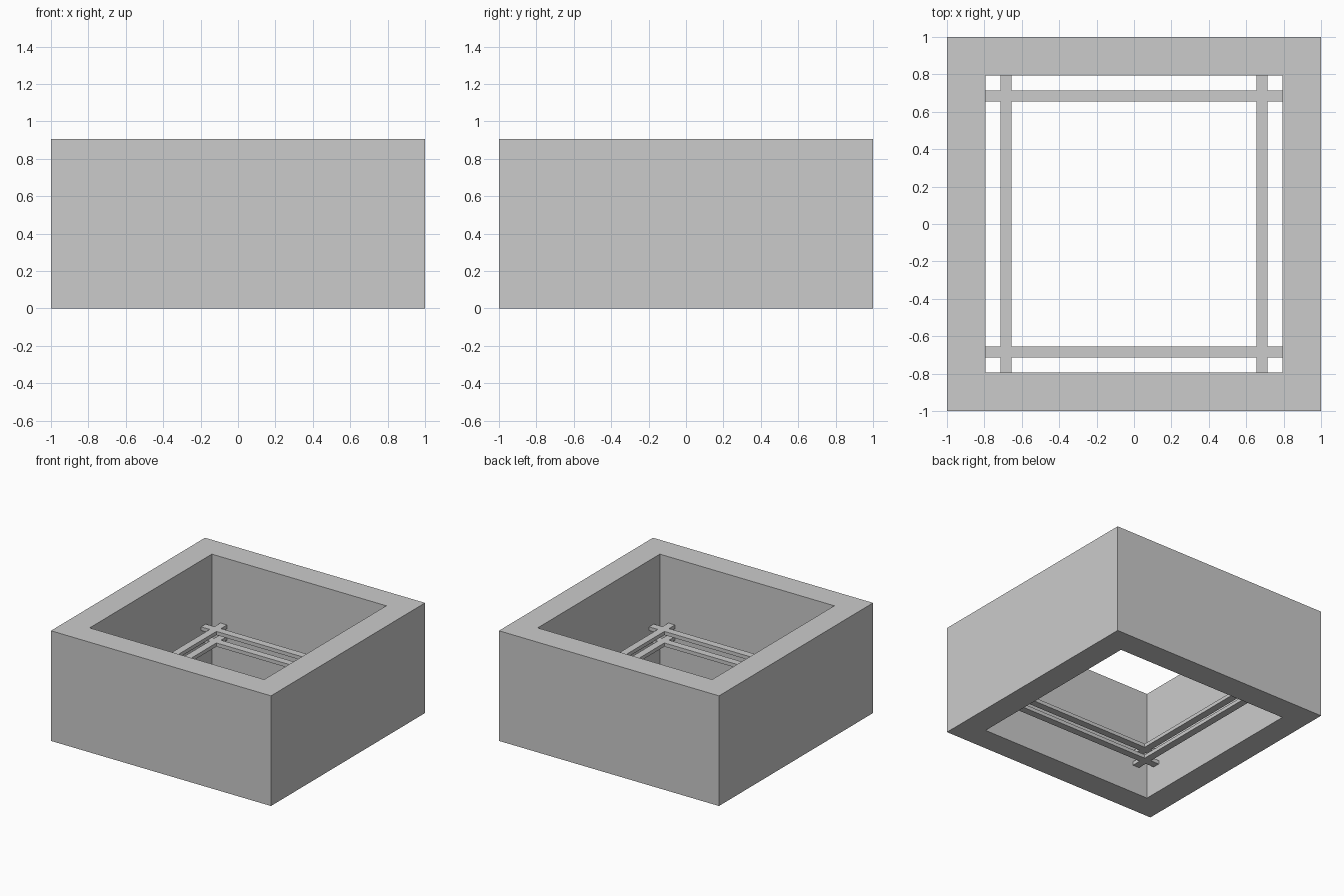
import bpy
import bmesh

HEIGHT = 0.905
INNER = 0.793      # half width of the opening
BAR_POS = 0.685    # distance of each bar from the centre
BAR_HALF = 0.03
BAR_THICK = 0.03

cube = bpy.data.objects.get("Cube")
if cube:
    bpy.data.objects.remove(cube, do_unlink=True)

grey = bpy.data.materials.new("plain grey")
grey.use_nodes = True
colour = (0.6, 0.6, 0.6, 1)
grey.diffuse_color = colour
grey.node_tree.nodes["Principled BSDF"].inputs["Base Color"].default_value = colour


def extruded_grid(name, cuts, keep, bottom, top):
    """Solid made from the kept cells of a square grid, raised from bottom to top."""
    bm = bmesh.new()
    n = len(cuts)
    verts = [[bm.verts.new((x, y, bottom)) for y in cuts] for x in cuts]
    for i in range(n - 1):
        for j in range(n - 1):
            if keep(i, j):
                bm.faces.new((verts[i][j], verts[i + 1][j],
                              verts[i + 1][j + 1], verts[i][j + 1]))
    raised = bmesh.ops.extrude_face_region(bm, geom=bm.faces[:])
    for v in raised["geom"]:
        if isinstance(v, bmesh.types.BMVert):
            v.co.z = top
    bmesh.ops.delete(bm, geom=[v for v in bm.verts if not v.link_faces], context="VERTS")
    bmesh.ops.recalc_face_normals(bm, faces=bm.faces[:])
    mesh = bpy.data.meshes.new(name)
    bm.to_mesh(mesh)
    bm.free()
    mesh.materials.append(grey)
    obj = bpy.data.objects.new(name, mesh)
    bpy.context.collection.objects.link(obj)
    return obj


# Thick square outer wall, open at top and bottom
extruded_grid("outer_wall", (-1, -INNER, INNER, 1),
              lambda i, j: (i, j) != (1, 1), 0, HEIGHT)

# Two flat racks of crossing bars that reach the inner walls
lo, hi = BAR_POS - BAR_HALF, BAR_POS + BAR_HALF
rack_cuts = (-INNER, -hi, -lo, lo, hi, INNER)
for name, bottom in (("lower_rack", 0.235), ("upper_rack", 0.33)):
    extruded_grid(name, rack_cuts, lambda i, j: i in (1, 3) or j in (1, 3),
                  bottom, bottom + BAR_THICK)
